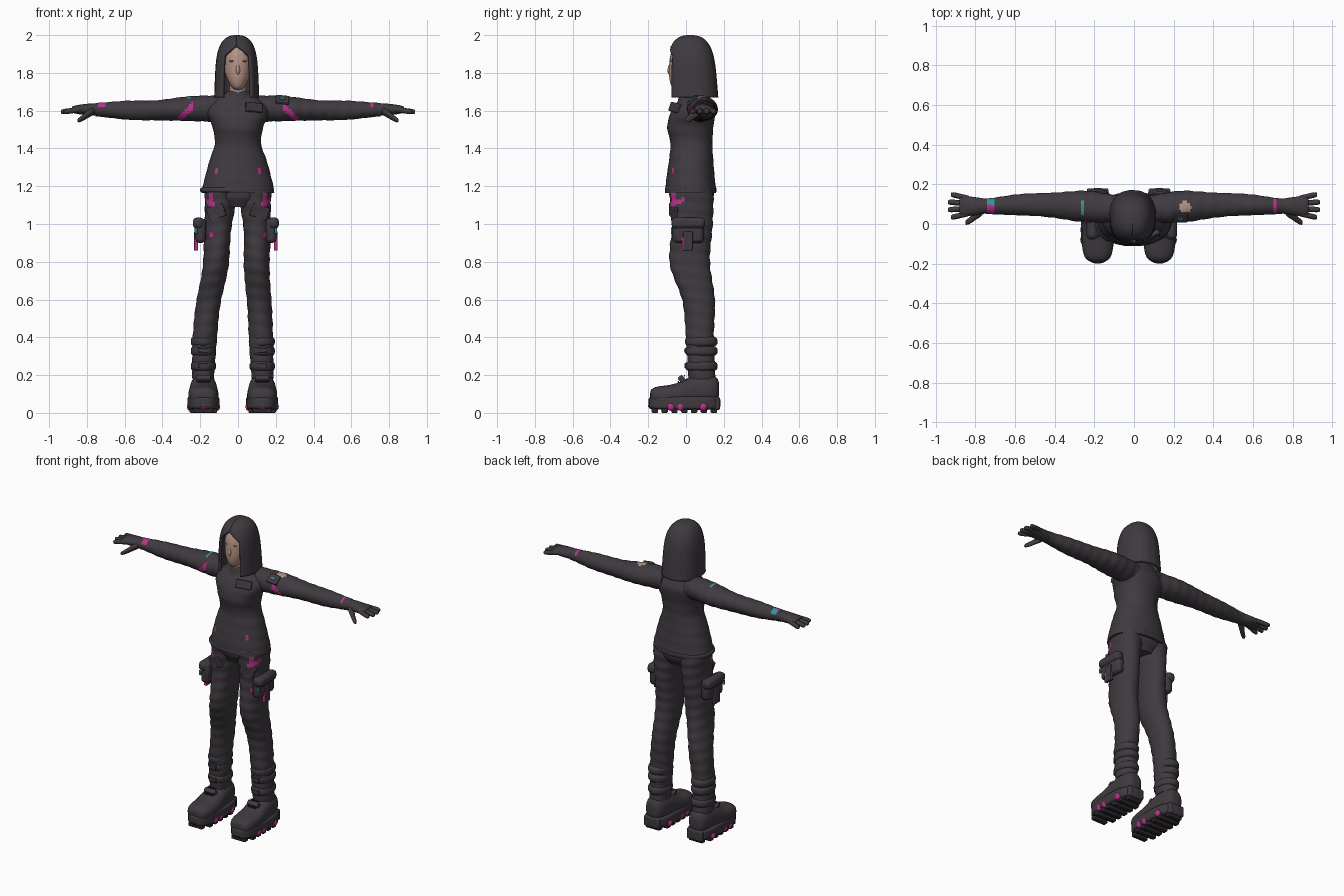
import bpy, bmesh, math
from mathutils import Vector, Euler

if "Cube" in bpy.data.objects:
    bpy.data.objects.remove(bpy.data.objects["Cube"])


def material(name, red, green, blue):
    mat = bpy.data.materials.new(name)
    mat.use_nodes = True
    mat.diffuse_color = (red, green, blue, 1)
    shader = mat.node_tree.nodes["Principled BSDF"]
    shader.inputs["Base Color"].default_value = (red, green, blue, 1)
    shader.inputs["Roughness"].default_value = .8
    return mat


CLOTH = material("charcoal cloth", .05, .042, .05)
RUBBER = material("black rubber", .025, .02, .025)
SKIN = material("skin", .46, .29, .23)
PINK = material("magenta", .5, .03, .26)
TEAL = material("teal", .03, .3, .34)
LIPS = material("lips", .34, .17, .14)


def finish(name, bm, mats, paint=None):
    bmesh.ops.recalc_face_normals(bm, faces=bm.faces)
    if paint:
        for face in bm.faces:
            face.material_index = mats.index(paint(face.calc_center_median()))
    mesh = bpy.data.meshes.new(name)
    bm.to_mesh(mesh)
    bm.free()
    for mat in mats:
        mesh.materials.append(mat)
    part = bpy.data.objects.new(name, mesh)
    bpy.context.collection.objects.link(part)
    bpy.ops.object.select_all(action="DESELECT")
    part.select_set(True)
    bpy.context.view_layer.objects.active = part
    bpy.ops.object.shade_smooth_by_angle(angle=math.radians(45))
    return part


def blend(values, t):
    """Smooth curve through evenly spaced values; a single number stays constant."""
    if not isinstance(values, tuple):
        return values
    last = len(values) - 1
    i = min(int(t * last), last - 1)
    u = t * last - i
    before, start, end, after = (values[min(max(i + k, 0), last)] for k in (-1, 0, 1, 2))
    into, out = (end - before) / 2, (after - start) / 2
    ease = u * u * (3 - 2 * u)
    return start + (end - start) * ease + u * (1 - u) * ((1 - u) * into - u * out)


def rounded(value, power):
    return math.copysign(abs(value) ** (2 / power), value)


def tube(name, axis, span, centre, radii, mats=(CLOTH,), paint=None, side=1,
         sides=32, rings=24, power=2, dome=0, fold=0):
    """Oval skin along an axis; dome rounds off both ends, fold adds creases."""
    bm = bmesh.new()
    loops = []
    for k in range(rings + 1):
        t = k / rings
        close = 1
        if dome:
            t = (1 - math.cos(math.pi * t)) / 2
            close = max(1 - abs(2 * t - 1) ** dome, .001) ** (1 / dome)
        along = span[0] + (span[1] - span[0]) * t
        loop = []
        for j in range(sides):
            angle = math.tau * j / sides
            crease = math.sin(2 * angle + 55 * along) * math.sin(angle - 38 * along)
            size = close * (1 + fold * crease)
            a = blend(centre[0], t) + size * blend(radii[0], t) * rounded(math.cos(angle), power)
            b = blend(centre[1], t) + size * blend(radii[1], t) * rounded(math.sin(angle), power)
            x, y, z = {"x": (along, a, b), "y": (a, along, b), "z": (a, b, along)}[axis]
            loop.append(bm.verts.new((side * x, y, z)))
        loops.append(loop)
    for low, high in zip(loops, loops[1:]):
        for j in range(sides):
            bm.faces.new((low[j], low[j - 1], high[j - 1], high[j]))
    bm.faces.new(loops[0])
    bm.faces.new(loops[-1])
    return finish(name, bm, mats, paint)


def place(bm, loc, size, turn, side):
    spin = Euler(turn).to_matrix()
    for vert in bm.verts:
        point = spin @ (vert.co * Vector(size)) + Vector(loc)
        vert.co = (point.x * side, point.y, point.z)


def box(name, loc, size, mat=CLOTH, turn=(0, 0, 0), side=1, soft=.2):
    """Box with edges softened by a share of its thinnest measure."""
    bm = bmesh.new()
    bmesh.ops.create_cube(bm, size=1)
    place(bm, loc, size, turn, side)
    part = finish(name, bm, (mat,))
    edge = part.modifiers.new("soft edges", "BEVEL")
    edge.width, edge.segments = soft * min(size), 2


def ball(name, loc, size, mat, side=1):
    bm = bmesh.new()
    bmesh.ops.create_uvsphere(bm, u_segments=16, v_segments=10, radius=1)
    place(bm, loc, size, (0, 0, 0), side)
    finish(name, bm, (mat,))


# Head, neck and face
tube("head", "z", (1.71, 1.97), (0, (-.034, -.006, .014, .025)),
     ((.045, .068, .077, .075), (.06, .085, .1, .1)), (SKIN,), dome=3)
tube("neck", "z", (1.62, 1.76), (0, (.03, .02)), (.045, .055), (SKIN,))
tube("nose", "z", (1.79, 1.87), (0, (-.085, -.079)), ((.014, .007), (.018, .008)), (SKIN,), sides=12, dome=2)
ball("mouth", (0, -.081, 1.766), (.018, .005, .005), LIPS)
for side in (-1, 1):
    ball("eye", (.033, -.079, 1.862), (.016, .004, .004), LIPS, side)

# Long bob of hair, parted over the face
bm = bmesh.new()
rows = []
strands = 48
for k in range(strands):
    height = math.sin(math.pi / 2 * k / strands)
    close = (1 - height ** 5) ** .4
    gap = .66 * min(1, max(0, (.83 - height) * 6))
    row = []
    for j in range(strands + 1):
        angle = gap + (math.tau - 2 * gap) * j / strands
        lock = close * (1 + .006 * math.sin(18 * angle))
        x = lock * (.119 - .012 * height) * rounded(math.sin(angle), 2.3)
        y = lock * (.137 - .015 * height) * rounded(math.cos(angle), 2.3)
        row.append(bm.verts.new((x - .007, .034 - .012 * height - y, 1.67 + .33 * height)))
    rows.append(row)
for low, high in zip(rows, rows[1:]):
    for j in range(strands):
        bm.faces.new((low[j], low[j + 1], high[j + 1], high[j]))
bm.faces.new(rows[-1])
shell = finish("hair", bm, (CLOTH,)).modifiers.new("thickness", "SOLIDIFY")
shell.thickness, shell.offset = .016, -1


# Jacket with hem, collar and chest pocket
def jacket_paint(c):
    spot = abs(abs(c.x) - .11) < .008 and abs(c.z - 1.28) < .014 and c.y < 0
    return PINK if spot else CLOTH


tube("jacket", "z", (1.165, 1.69), (0, (.025, .025, .027, .028, .023, .04, .05)),
     ((.193, .174, .15, .122, .135, .162, .09), (.135, .127, .117, .111, .122, .115, .07)),
     (CLOTH, PINK), jacket_paint, rings=48, sides=48, power=2.2, fold=.01)
tube("jacket_hem", "z", (1.16, 1.2), (-.005, .025), (.195, .137), power=2.2, dome=4)
tube("collar", "z", (1.63, 1.705), (0, .037), ((.085, .066), (.085, .068)), dome=8)
box("chest_pocket", (.085, -.06, 1.617), (.095, .024, .05), turn=(-.3, .1, .4))


# Sleeves with coloured patches
def sleeve_paint(c):
    x, top = abs(c.x), c.z > 1.62
    if .24 < x < .32 and abs(c.z + x - 1.865) < .021 and c.y < .06:
        return PINK
    if c.x > 0:
        if top and math.hypot(x - .258, c.y - .085) < .03:
            return SKIN
        return PINK if top and abs(x - .71) < .005 else CLOTH
    if top and .05 < c.y < .12 and abs(x - .26) < .01:
        return TEAL
    if top and abs(x - .72) < .02:
        return PINK if c.y < .095 else TEAL
    return CLOTH


for side in (-1, 1):
    tube("sleeve", "x", (.08, .755), ((.075, .088, .096, .096, .09), (1.612, 1.61, 1.603, 1.602, 1.605)),
         ((.07, .079, .062, .053, .038), (.07, .066, .054, .05, .036)),
         (CLOTH, PINK, TEAL, SKIN), sleeve_paint, side, rings=90, fold=.035)
    # Gloved hand
    tube("palm", "x", (.73, .88), (.09, 1.606), ((.036, .046, .054), (.034, .03, .02)), side=side, dome=6)
    for k in range(4):
        root, spread = .052 + .026 * k, k - 1.5
        tube("finger", "x", (.83, .945 - .015 * abs(spread)), ((root, root + .012 * spread), (1.606, 1.594)),
             (.014, .014), side=side, sides=12, dome=5)
    tube("thumb", "x", (.76, .85), ((.068, .006), (1.6, 1.548)), ((.028, .015), (.024, .014)),
         side=side, sides=12, dome=4)

# Padded patch on the left shoulder
box("shoulder_patch", (.235, .035, 1.656), (.07, .06, .02), turn=(.7, .1, 0))
box("shoulder_tab", (.235, .026, 1.664), (.03, .016, .009), TEAL, (.7, .1, 0))


# Cargo trousers and gathered cuffs
def leg_paint(c):
    x = abs(c.x)
    stripe = x > .125 and abs(c.z - 1.135 - .4 * c.y) < .014
    streak = abs(x - .14) < .012 and abs(c.z - 1.14) < .03
    spot = abs(x - .14) < .009 and abs(c.z - .94) < .014
    return PINK if c.y < -.01 and (stripe or streak or spot) else CLOTH


tube("seat", "z", (1.09, 1.19), (0, .03), ((.08, .15, .172), (.09, .115, .118)), power=2.3)
for side in (-1, 1):
    # The left leg stands straighter than the right
    lean = max(side, 0) * .055
    foot = .183 - lean
    tube("trouser_leg", "z", (.18, 1.18),
         ((foot, .178 - lean, .156 - .8 * lean, .119 - .35 * lean, .106 - .1 * lean, .09), (.083, .075, .068, .023, .03, .03)),
         ((.058, .064, .065, .068, .072, .087), (.072, .073, .085, .106, .108, .118)),
         (CLOTH, PINK), leg_paint, side, rings=80, sides=40, power=2.15, fold=.04)
    for z in (.25, .33, .38):
        tube("cuff", "z", (z - .035, z + .03), (foot, .081), (.067, .086), side=side, dome=3)
    for z in (.25, .33):
        box("buckle", (foot, 0, z), (.05, .014, .026), side=side)
    box("buckle_tab", (foot + .018, -.007, .33), (.012, .006, .008), TEAL, side=side)

    # Pockets and side pouch
    box("front_pocket", (.115, -.066, 1.065), (.095, .024, .07), turn=(.1, .3, .3), side=side)
    hip = .21 - .4 * lean
    box("pouch", (hip - .012, .012, .965), (.055, .165, .13), side=side, soft=.35)
    box("pouch_flap", (hip, .012, 1.005), (.058, .178, .06), side=side, soft=.35)
    box("pouch_clip", (hip + .012, -.075, .965), (.014, .008, .03), TEAL, side=side)
    box("pouch_strap", (hip + .012, .01, .91), (.02, .052, .1), side=side)
    box("strap_end", (hip + .012, -.017, .895), (.02, .008, .07), PINK, side=side)

    # Boots with laces
    tube("boot", "y", (-.19, .175), (foot, (.09, .095, .12, .125)),
         ((.08, .08, .072, .067), (.055, .057, .08, .088)), side=side, power=2.4, dome=4)
    box("boot_tongue", (foot, -.015, .17), (.075, .03, .06), turn=(.7, 0, 0), side=side)
    for k, mat in enumerate((RUBBER, TEAL, RUBBER)):
        rise = .016 * k
        box("lace", (foot, rise - .04, rise + .165), (.06, .006, .007), mat, (.7, 0, 0), side)

    # Lugged soles with bright pods
    tube("sole", "z", (.016, .09), (foot, -.008), (.085, .19), side=side, power=2.8, dome=6)
    for k in range(7):
        wide = .145 if 0 < k < 6 else .1
        box("tread", (foot, .052 * k - .165, .014), (wide, .034, .028), RUBBER, side=side)
    for y in (-.08, -.03, .09):
        for edge in (-1, 1):
            ball("sole_pod", (foot + .072 * edge, y, .033), (.016, .022, .022), PINK, side)
    ball("toe_pod", (foot, -.182, .04), (.036, .016, .021), PINK, side)
    box("toe_slot", (foot, -.197, .035), (.034, .006, .01), RUBBER, side=side)
    box("heel_block", (foot, .155, .05), (.11, .05, .07), side=side)
